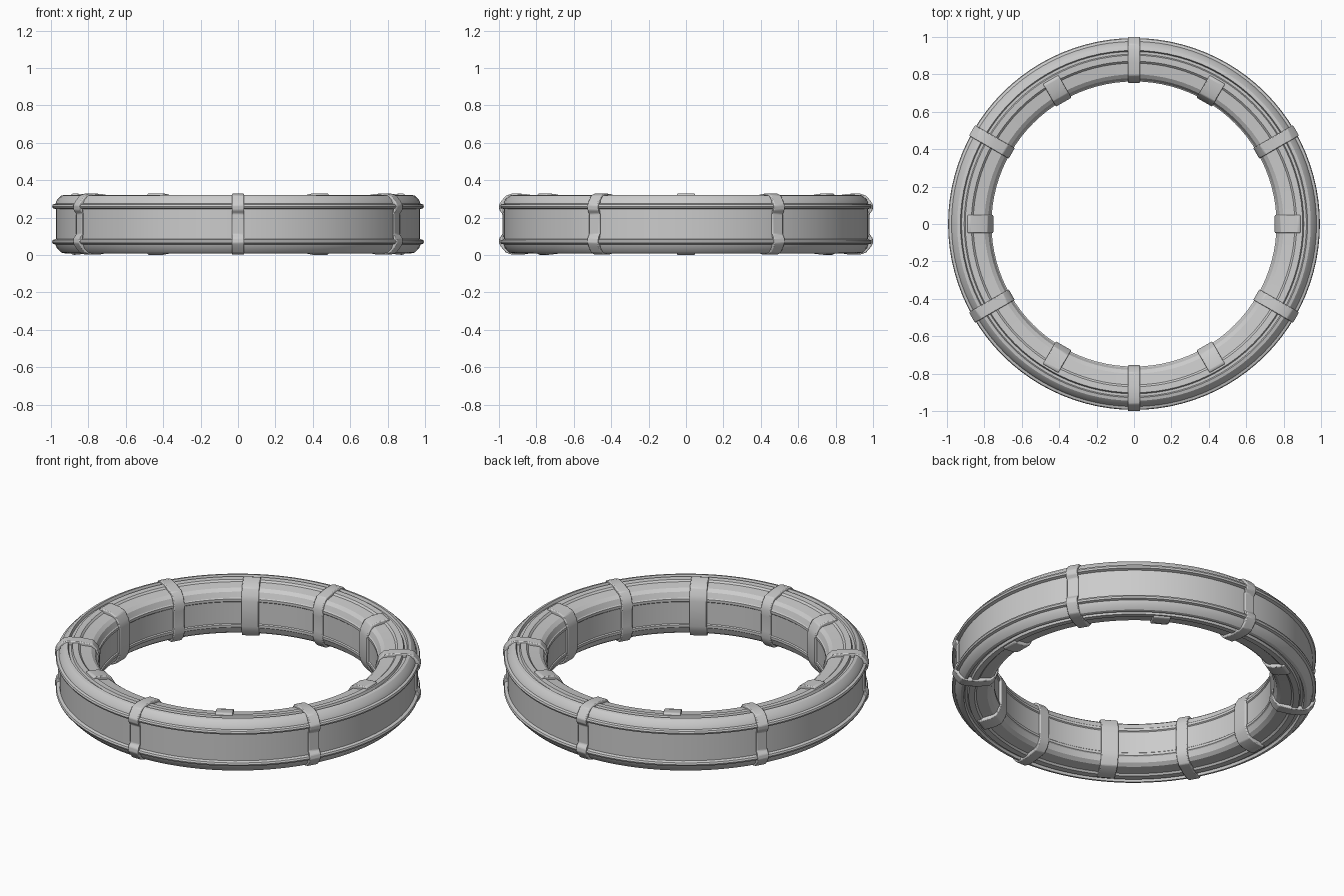
import bpy, bmesh
from math import cos, sin, pi, radians

if "Cube" in bpy.data.objects:
    bpy.data.objects.remove(bpy.data.objects["Cube"])

MID = 0.165   # half height of the model
CR = 0.875    # centre radius of the ring section


def make(name, bm):
    bmesh.ops.recalc_face_normals(bm, faces=bm.faces)
    me = bpy.data.meshes.new(name)
    bm.to_mesh(me)
    bm.free()
    ob = bpy.data.objects.new(name, me)
    bpy.context.collection.objects.link(ob)
    bpy.context.view_layer.objects.active = ob
    ob.select_set(True)
    bpy.ops.object.shade_smooth_by_angle(angle=radians(28))
    ob.select_set(False)
    return ob


def mirrored(upper):
    # upper half runs from the outside over the top to the inside
    return upper + [(r, 2 * MID - z) for r, z in reversed(upper)]


def lathe(name, prof, n=96):
    bm = bmesh.new()
    rings = [[bm.verts.new((r * cos(2 * pi * i / n), r * sin(2 * pi * i / n), z))
              for r, z in prof] for i in range(n)]
    m = len(prof)
    for i in range(n):
        a, b = rings[i], rings[(i + 1) % n]
        for j in range(m):
            k = (j + 1) % m
            bm.faces.new((a[j], a[k], b[k], b[j]))
    return make(name, bm)


def band(name, path, width, angle, closed):
    # strip of given width following a section path, sunk into the ring
    inner = [(CR + (r - CR) * 0.8, MID + (z - MID) * 0.8) for r, z in path]
    c, s = cos(angle), sin(angle)
    bm = bmesh.new()

    def row(pts, t):
        return [bm.verts.new((r * c - t * s, r * s + t * c, z)) for r, z in pts]

    w = width / 2
    rows = [row(path, -w), row(path, w), row(inner, w), row(inner, -w)]
    m = len(path)
    for q in range(4):
        a, b = rows[q], rows[(q + 1) % 4]
        for j in range(m if closed else m - 1):
            k = (j + 1) % m
            bm.faces.new((a[j], a[k], b[k], b[j]))
    if not closed:
        for j in (0, m - 1):
            bm.faces.new([r[j] for r in rows])
    bmesh.ops.recalc_face_normals(bm, faces=bm.faces)
    ob = make(name, bm)
    bev = ob.modifiers.new("soft_edges", 'BEVEL')
    bev.width = 0.005
    bev.segments = 2
    bev.limit_method = 'ANGLE'
    return ob


# Ring body: outer wall, rim ridge, shoulder, top groove, inner slope and lip
lathe("ring_body", mirrored([
    (0.973, 0.245), (0.990, 0.250), (0.994, 0.260), (0.990, 0.270),
    (0.976, 0.274), (0.968, 0.295), (0.945, 0.317), (0.928, 0.321),
    (0.922, 0.306), (0.908, 0.306), (0.902, 0.320), (0.870, 0.318),
    (0.860, 0.308), (0.800, 0.300), (0.780, 0.285), (0.768, 0.255),
    (0.762, 0.250), (0.762, 0.235), (0.768, 0.230)]))

# Narrow straps wrapped right around the section
strap_path = mirrored([
    (0.982, 0.220), (0.998, 0.240), (1.001, 0.265), (0.988, 0.288),
    (0.962, 0.318), (0.930, 0.328), (0.865, 0.327), (0.795, 0.315),
    (0.768, 0.285), (0.755, 0.250), (0.758, 0.210)])
for i in range(6):
    band(f"strap_{i + 1}", strap_path, 0.065, radians(30 + 60 * i), True)

# Wider clips hugging only the inner side
clip_path = mirrored([
    (0.892, 0.324), (0.880, 0.330), (0.820, 0.324), (0.782, 0.308),
    (0.760, 0.270), (0.752, 0.240)])
for i in range(6):
    band(f"inner_clip_{i + 1}", clip_path, 0.095, radians(60 * i), False)
